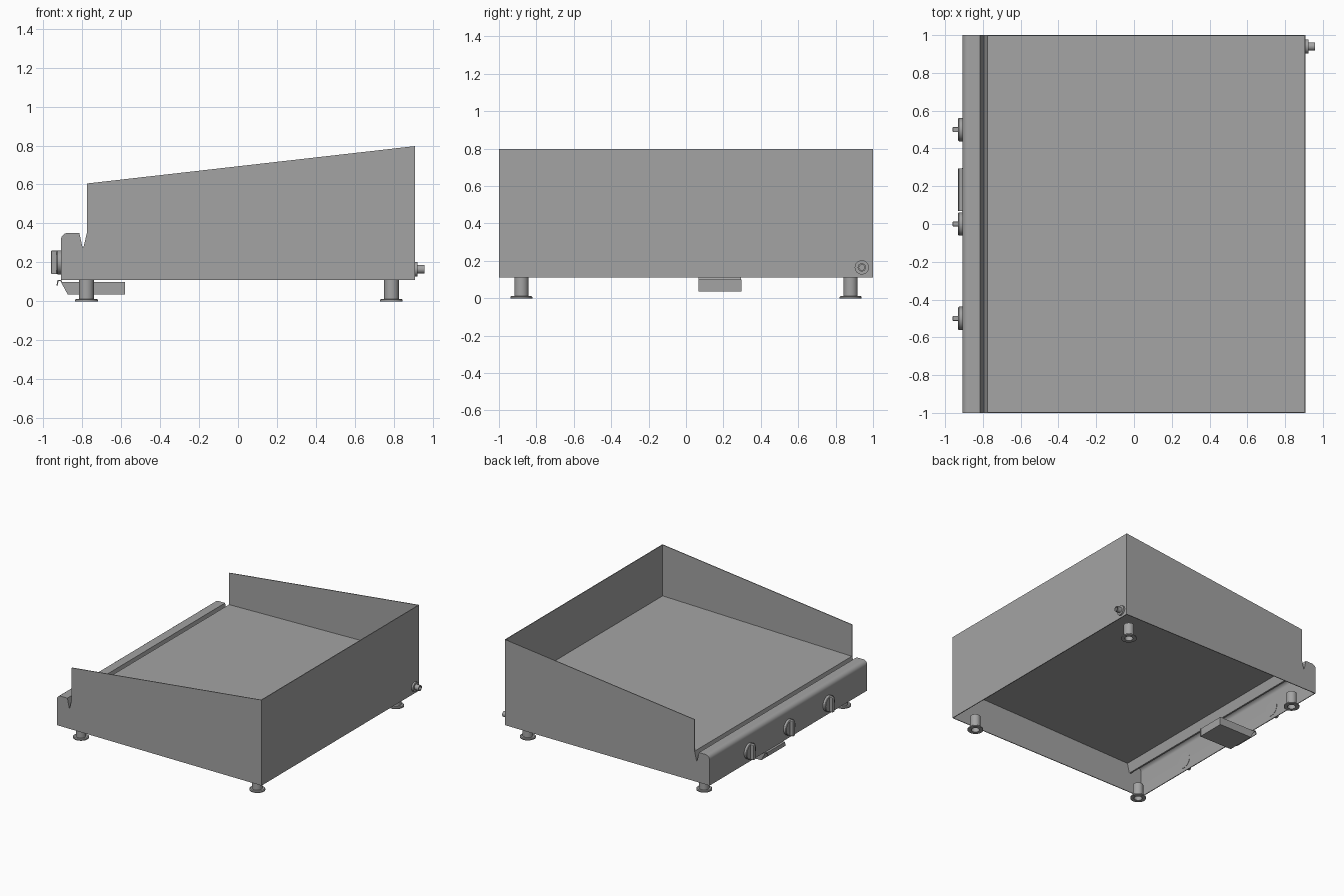
import bpy, bmesh, math
from mathutils import Matrix, Vector

cube = bpy.data.objects.get("Cube")
if cube:
    bpy.data.objects.remove(cube, do_unlink=True)

steel = bpy.data.materials.new("brushed_steel_grey")
steel.use_nodes = True
GREY = (0.37, 0.37, 0.37, 1)
steel.diffuse_color = GREY
steel.node_tree.nodes["Principled BSDF"].inputs["Base Color"].default_value = GREY
T = 0.006  # sheet thickness
X = 0.909  # half depth of the body


def finish(name, bm, smooth=False):
    mesh = bpy.data.meshes.new(name)
    bmesh.ops.recalc_face_normals(bm, faces=bm.faces)
    bm.to_mesh(mesh)
    bm.free()
    mesh.materials.append(steel)
    ob = bpy.data.objects.new(name, mesh)
    bpy.context.collection.objects.link(ob)
    if smooth:
        bpy.ops.object.select_all(action='DESELECT')
        ob.select_set(True)
        bpy.context.view_layer.objects.active = ob
        bpy.ops.object.shade_smooth_by_angle(angle=math.radians(35))
    return ob


def prism(name, profile, y0, y1, smooth=False):
    """Closed side profile (x, z) extruded along y."""
    bm = bmesh.new()
    face = bm.faces.new([bm.verts.new((x, y0, z)) for x, z in profile])
    new = bmesh.ops.extrude_face_region(bm, geom=[face])["geom"]
    bmesh.ops.translate(bm, vec=(0, y1 - y0, 0),
                        verts=[g for g in new if isinstance(g, bmesh.types.BMVert)])
    return finish(name, bm, smooth)


def box(name, lo, hi):
    return prism(name, [(lo[0], lo[2]), (hi[0], lo[2]), (hi[0], hi[2]), (lo[0], hi[2])], lo[1], hi[1])


def sheet(name, path, y0, y1, smooth=False):
    """Folded sheet: open side path (x, z) swept along y, thickened to its right-hand side."""
    pts = [Vector(p) for p in path]
    dirs = [(b - a).normalized() for a, b in zip(pts, pts[1:])]
    inner = []
    for p, d0, d1 in zip(pts, dirs[:1] + dirs, dirs + dirs[-1:]):
        n0, n1 = Vector((d0.y, -d0.x)), Vector((d1.y, -d1.x))
        inner.append(p + (n0 + n1) * T / (1 + n0.dot(n1)))
    return prism(name, pts + inner[::-1], y0, y1, smooth)


def lathe(name, profile, origin, axis, segments=32):
    """Profile (radius, distance) turned around an axis through origin."""
    bm = bmesh.new()
    verts = [bm.verts.new((r, 0, h)) for r, h in profile]
    edges = [bm.edges.new(p) for p in zip(verts, verts[1:])]
    bmesh.ops.spin(bm, geom=verts + edges, cent=(0, 0, 0), axis=(0, 0, 1),
                   angle=math.tau, steps=segments)
    bmesh.ops.remove_doubles(bm, verts=bm.verts, dist=1e-5)
    turn = Vector((0, 0, 1)).rotation_difference(Vector(axis)).to_matrix().to_4x4()
    bmesh.ops.transform(bm, matrix=Matrix.Translation(origin) @ turn, verts=bm.verts)
    return finish(name, bm, True)


# Front panel with rounded top edge, drip groove and gently rising cooking plate
R = 0.035
arc = [(-X + R - R * math.cos(a), 0.316 + R * math.sin(a))
       for a in (math.pi / 2 * i / 6 for i in range(7))]
groove = [(-0.815, 0.351), (-0.798, 0.276), (-0.794, 0.276), (-0.776, 0.351)]
front = [(-X, 0.11)] + arc + groove
sheet("front_panel_and_cooking_plate", front + [(X - T, 0.387)], -0.998, 0.998, True)

# Splash walls: sloped sides and a tall back
side = front + [(-0.776, 0.605), (X, 0.797), (X, 0.11)]
prism("side_wall_near", side, -1.0, -1.0 + T)
prism("side_wall_far", side, 1.0 - T, 1.0)
box("back_wall", (X - T, -0.998, 0.11), (X, 0.998, 0.797))

# Hollow legs with flared feet
leg = [(0.03, 0.113), (0.03, 0), (0.058, 0), (0.058, 0.008), (0.052, 0.013),
       (0.038, 0.013), (0.038, 0.113), (0, 0.113)]
for x in (-0.778, 0.788):
    for y in (-0.88, 0.88):
        lathe("leg", leg, (x, y, 0), (0, 0, 1))

# Control knobs: round base and upright grip
knob = [(0, -0.008), (0.062, -0.008), (0.062, 0.018), (0.058, 0.022), (0, 0.022)]
for y in (-0.5, 0, 0.5):
    lathe("knob_base", knob, (-X, y, 0.2), (-1, 0, 0))
    grip = box("knob_grip", (-0.96, y - 0.013, 0.14), (-0.92, y + 0.013, 0.26))
    bevel = grip.modifiers.new("soft_edges", 'BEVEL')
    bevel.width = 0.004
    bevel.segments = 2

# Gas inlet: flange with a hollow pipe
inlet = [(0, 0.005), (0.014, 0.005), (0.014, 0.05), (0.022, 0.05), (0.022, 0.014),
         (0.038, 0.014), (0.038, -0.003), (0, -0.003)]
lathe("gas_inlet", inlet, (X, 0.94, 0.165), (1, 0, 0))

# Grease drawer: open tray with a slanted front and a folded pull lip
tray = [(-0.583, 0.1), (-0.583, 0.036), (-0.875, 0.036), (-0.912, 0.104), (-0.922, 0.104), (-0.926, 0.08)]
sheet("grease_tray", tray, 0.068, 0.294)
for name, y in (("tray_side_near", 0.066), ("tray_side_far", 0.291)):
    prism(name, [(-0.91, 0.1), (-0.875, 0.036), (-0.58, 0.036), (-0.58, 0.1)], y, y + 0.005)
